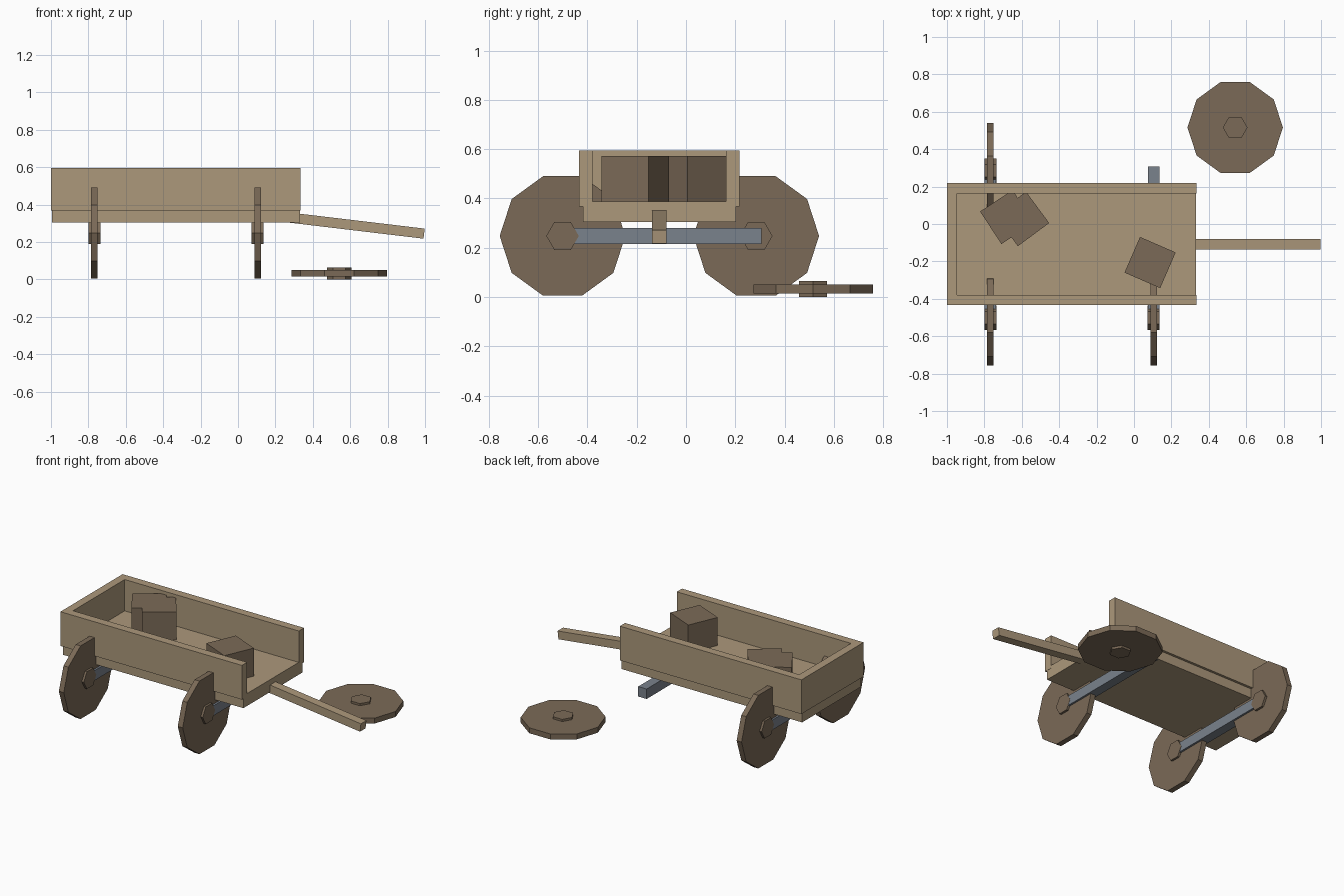
import bpy
import math
from mathutils import Matrix, Vector

if "Cube" in bpy.data.objects:
    bpy.data.objects.remove(bpy.data.objects["Cube"])


def material(name, rgb):
    lin = [((c / 255 + 0.055) / 1.055) ** 2.4 for c in rgb]
    m = bpy.data.materials.new(name)
    m.diffuse_color = (*lin, 1)
    m.use_nodes = True
    m.node_tree.nodes["Principled BSDF"].inputs["Base Color"].default_value = m.diffuse_color
    return m


TAN = material("light wood", (172, 152, 123))
BROWN = material("dark wood", (123, 106, 87))
STEEL = material("grey metal", (122, 130, 140))
CY = -0.108        # centre line of the cart
AXLE_Z = 0.248
AXLE_X = (-0.768, 0.105)


def finish(name, mat):
    ob = bpy.context.object
    ob.name = name
    ob.data.materials.append(mat)
    return ob


def box(name, lo, hi, mat, rot=(0, 0, 0)):
    lo, hi = Vector(lo), Vector(hi)
    bpy.ops.mesh.primitive_cube_add(size=1, location=(lo + hi) / 2, rotation=rot)
    ob = finish(name, mat)
    ob.data.transform(Matrix.Diagonal((*(hi - lo), 1)))
    return ob


def disc(name, sides, radius, depth, loc, upright):
    bpy.ops.mesh.primitive_cylinder_add(vertices=sides, radius=radius, depth=depth)
    ob = finish(name, BROWN)
    # put a corner on the local x axis, then stand it up facing x if needed
    ob.data.transform(Matrix.Rotation(math.pi / 2, 4, 'Z'))
    if upright:
        ob.data.transform(Matrix.Rotation(math.pi / 2, 4, 'Z')
                          @ Matrix.Rotation(math.pi / 2, 4, 'X'))
    ob.location = loc


def wheel(name, loc, upright=True):
    disc(name, 10, 0.255, 0.036, loc, upright)
    disc(name + "_hub", 6, 0.066, 0.065, loc, upright)


# cart bed: floor, two sides and a back board, open at the handle end
box("floor", (-0.994, CY - 0.31, 0.305), (0.332, CY + 0.31, 0.387), TAN)
for name, s in (("left_side", -1), ("right_side", 1)):
    y = sorted((CY + s * 0.326, CY + s * 0.271))
    box(name, (-1, y[0], 0.368), (0.333, y[1], 0.595), TAN)
box("back_board", (-1, CY - 0.272, 0.368), (-0.946, CY + 0.272, 0.595), TAN)

# sloping handle
ang = math.radians(6.8)
end = Vector((0.995, CY, 0.245))
mid = end - Vector((math.cos(ang), 0, -math.sin(ang))) * 0.37
half = Vector((0.37, 0.029, 0.027))
box("handle", mid - half, mid + half, TAN, (0, ang, 0))

# axles
for name, x in zip(("back_axle", "front_axle"), AXLE_X):
    box(name, (x - 0.031, CY - 0.415, AXLE_Z - 0.033),
        (x + 0.031, CY + 0.415, AXLE_Z + 0.033), STEEL)

# three mounted wheels and one lying on the ground
wheel("back_left_wheel", (AXLE_X[0], CY - 0.393, AXLE_Z))
wheel("back_right_wheel", (AXLE_X[0], CY + 0.393, AXLE_Z))
wheel("front_left_wheel", (AXLE_X[1], CY - 0.393, AXLE_Z))
wheel("loose_wheel", (0.541, 0.516, 0.0325), False)

# crates in the bed
for i, (x, y, a) in enumerate(((0.086, -0.206, -23.5), (-0.679, 0.037, 33.3),
                               (-0.599, 0.027, 36.5))):
    h = 0.104
    box(f"crate_{i + 1}", (x - h, y - h, 0.366), (x + h, y + h, 0.573), BROWN,
        (0, 0, math.radians(a)))
